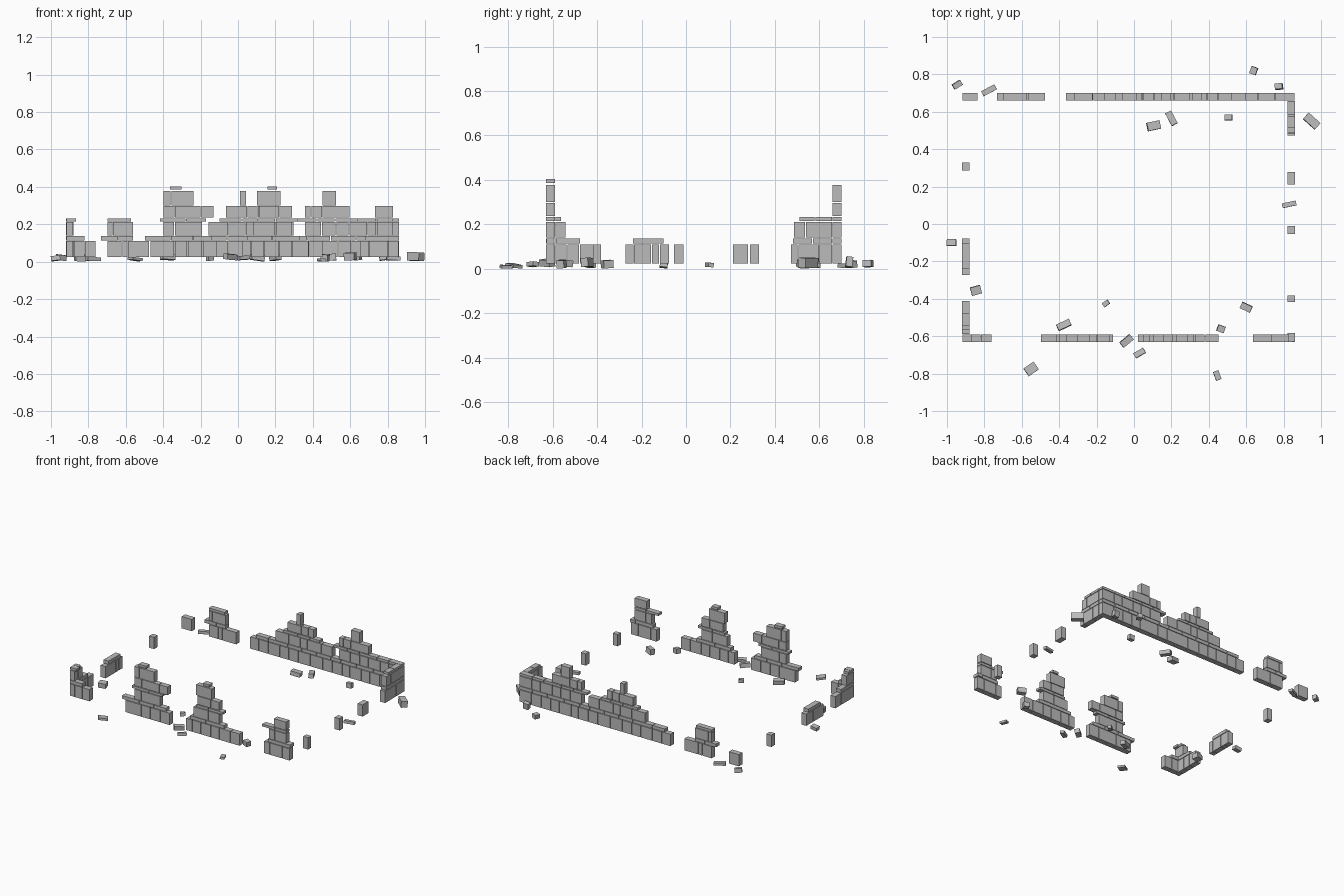
import bpy
import random
from math import radians
from mathutils import Euler

random.seed(4)
if "Cube" in bpy.data.objects:
    bpy.data.objects.remove(bpy.data.objects["Cube"], do_unlink=True)

stone = bpy.data.materials.new("grey stone")
stone.use_nodes = True
stone.diffuse_color = (.5, .5, .5, 1)
stone.node_tree.nodes["Principled BSDF"].inputs["Base Color"].default_value = (.5, .5, .5, 1)

# Bottom and top of each course, tall blocks alternating with thin slabs
COURSES = {
    "base": (.024, .11), "low_slab": (.114, .137),
    "second": (.14, .211), "high_slab": (.215, .232),
    "third": (.237, .297), "fourth": (.301, .378), "cap": (.385, .403),
}
THICKNESS = .04
JOINT = .004


def block(name, centre, size, rotation=(0, 0, 0)):
    bpy.ops.mesh.primitive_cube_add(size=1, location=centre, rotation=rotation)
    obj = bpy.context.object
    obj.name = name
    obj.scale = size
    bpy.ops.object.transform_apply(location=False, rotation=False, scale=True)
    obj.data.materials.append(stone)


def course(wall, level, *joints):
    """Lay one row of stones between successive joint positions."""
    axis, offset = WALLS[wall]
    bottom, top = COURSES[level]
    for start, end in zip(joints, joints[1:]):
        along, length = (start + end) / 2, end - start - JOINT
        height = (bottom + top) / 2
        if axis == "x":
            centre, size = (along, offset, height), (length, THICKNESS, top - bottom)
        else:
            centre, size = (offset, along, height), (THICKNESS, length, top - bottom)
        block(wall + "_" + level + "_stone", centre, size)


def spread(start, end, count):
    """Uneven joint positions for a long run of stones."""
    step = (end - start) / count
    inner = [start + step * (i + random.uniform(-.25, .25)) for i in range(1, count)]
    return [start, *inner, end]


WALLS = {
    "front_wall": ("x", -.61), "back_wall": ("x", .68),
    "left_wall": ("y", -.9), "right_wall": ("y", .84),
}

# Front wall: left-hand corner stub
course("front_wall", "base", -.92, -.88, -.82, -.76)
course("front_wall", "low_slab", -.92, -.82)
course("front_wall", "second", -.92, -.88)
course("front_wall", "high_slab", -.92, -.865)

# Front wall: first stepped stack
course("front_wall", "base", -.47, -.34, -.27, -.19, -.11)
course("front_wall", "low_slab", -.5, -.36, -.24, -.14)
course("front_wall", "second", -.4, -.34, -.19)
course("front_wall", "high_slab", -.42, -.28, -.17)
course("front_wall", "third", -.4, -.338, -.198, -.128)
course("front_wall", "fourth", -.4, -.358, -.236)
course("front_wall", "cap", -.365, -.3)

# Front wall: second stepped stack
course("front_wall", "base", .02, .07, .14, .22, .29, .38, .455)
course("front_wall", "low_slab", .05, .18, .33)
course("front_wall", "second", .08, .2, .29)
course("front_wall", "high_slab", .1, .2, .32)
course("front_wall", "third", .11, .22, .29)
course("front_wall", "fourth", .1, .23)
course("front_wall", "cap", .155, .21)

# Front wall: low stack beside the corner
course("front_wall", "base", .65, .7, .8, .86)
course("front_wall", "low_slab", .68, .85)
course("front_wall", "second", .69, .74, .83)
course("front_wall", "high_slab", .635, .74, .83)
course("front_wall", "third", .73, .83)

# Back wall: loose corner stone and short stack
course("back_wall", "base", -.92, -.835)
course("back_wall", "base", -.7, -.62, -.59, -.475)
course("back_wall", "low_slab", -.735, -.64, -.56)
course("back_wall", "second", -.7, -.67, -.56)
course("back_wall", "high_slab", -.7, -.57)

# Back wall: long run with two stepped peaks
course("back_wall", "base", *spread(-.365, .86, 15))
course("back_wall", "low_slab", *spread(-.32, .86, 10))
course("back_wall", "second", *spread(-.16, .3, 5))
course("back_wall", "second", *spread(.355, .86, 6))
course("back_wall", "high_slab", *spread(-.1, .2, 3))
course("back_wall", "high_slab", *spread(.31, .86, 5))
course("back_wall", "third", -.065, .05, .105, .15)
course("back_wall", "third", .355, .39, .45, .598)
course("back_wall", "fourth", .01, .045)
course("back_wall", "fourth", .45, .525)

# Left wall: front corner, middle fragment and lone stone
course("left_wall", "base", -.59, -.535, -.48, -.41)
course("left_wall", "low_slab", -.59, -.475)
course("left_wall", "second", -.59, -.54)
course("left_wall", "high_slab", -.59, -.56)
course("left_wall", "base", -.275, -.235, -.155, -.12, -.075)
course("left_wall", "low_slab", -.24, -.1)
course("left_wall", "base", .285, .33)

# Right wall: lone stones and back corner
course("right_wall", "base", -.42, -.38)
course("right_wall", "base", -.055, -.01)
course("right_wall", "base", .21, .28)
course("right_wall", "low_slab", -.63, -.58)
course("right_wall", "base", .47, .505, .6, .66)
course("right_wall", "low_slab", .48, .57, .66)
course("right_wall", "second", .485, .538, .66)
course("right_wall", "high_slab", .51, .58, .66)

# Fallen rubble: x, y, length, depth, height, turn in degrees
RUBBLE = [
    (-.945, .745, .05, .03, .03, 32), (-.775, .715, .08, .03, .02, 28),
    (.64, .82, .04, .035, .03, 70), (.775, .735, .04, .03, .045, 4),
    (.95, .55, .085, .045, .045, -42), (.105, .525, .07, .045, .03, 12),
    (.2, .565, .075, .035, .03, -62), (.505, .57, .04, .03, .035, 0),
    (.83, .105, .075, .025, .02, 12), (-.975, -.1, .05, .035, .025, 0),
    (-.845, -.355, .055, .045, .035, 15), (-.15, -.425, .035, .025, .025, 35),
    (-.375, -.54, .075, .035, .03, 25), (-.04, -.625, .07, .035, .03, 40),
    (.03, -.69, .06, .03, .02, 30), (.6, -.445, .06, .035, .04, -25),
    (.465, -.56, .04, .035, .035, -20), (.445, -.81, .05, .03, .015, -70),
    (-.55, -.775, .065, .05, .015, 35),
]
for x, y, length, depth, height, turn in RUBBLE:
    tilt = [radians(random.uniform(-8, 8)) for side in "xy"]
    spin = Euler((*tilt, radians(turn)))
    # Rest each stone on its lowest corner, near the footing
    matrix = spin.to_matrix()
    reach = sum(abs(matrix[2][i]) * s / 2 for i, s in enumerate((length, depth, height)))
    block("fallen_stone", (x, y, reach + random.uniform(.008, .016)),
          (length, depth, height), spin)

# Settle the lowest stone on the ground
bpy.context.view_layer.update()
stones = [o for o in bpy.data.objects if o.name.split(".")[0].endswith("stone")]
lowest = min((o.matrix_world @ v.co).z for o in stones for v in o.data.vertices)
for o in stones:
    if "fallen" in o.name:
        o.location.z -= lowest
